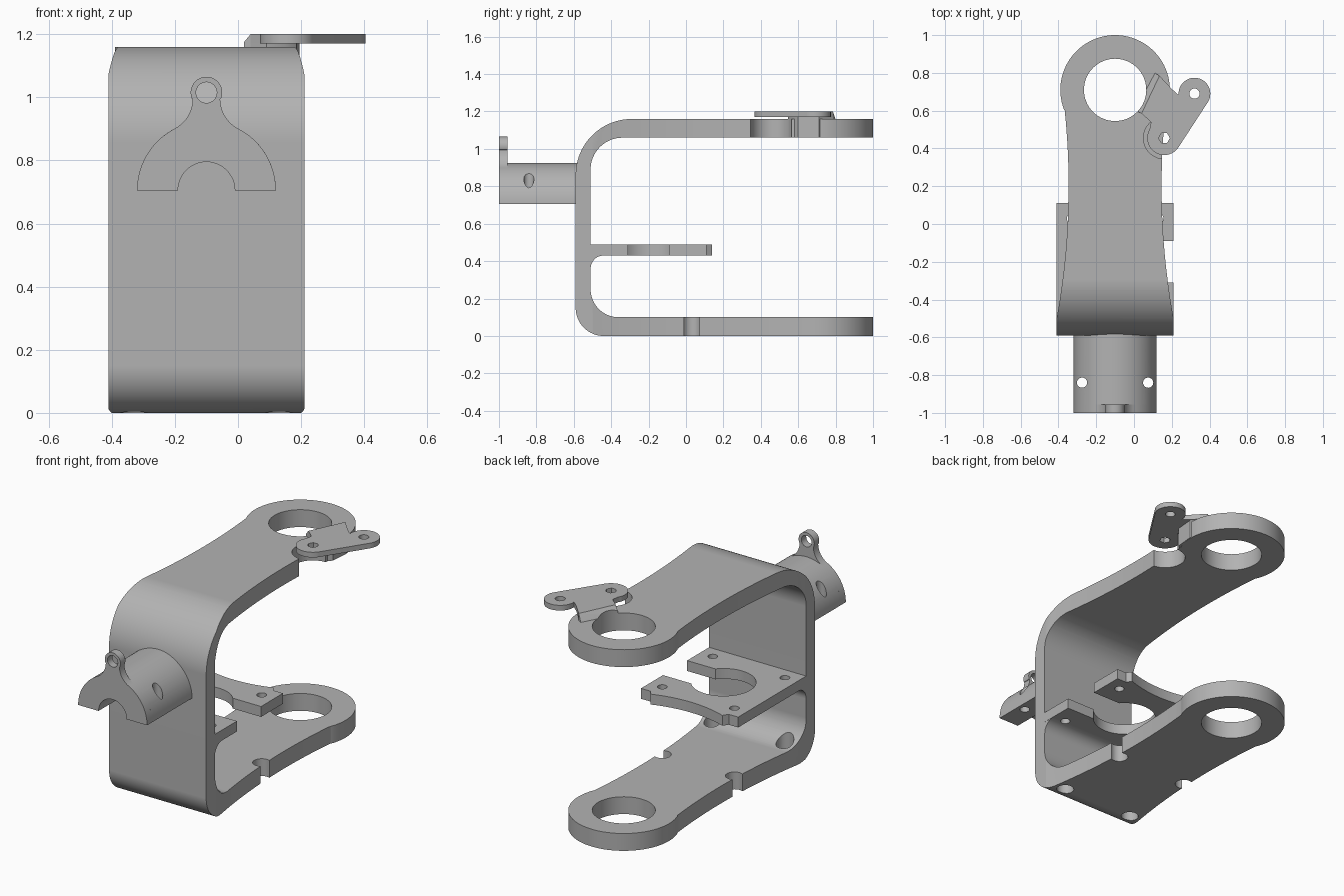
import bpy, bmesh
from math import sin, cos, radians, sqrt

if "Cube" in bpy.data.objects:
    bpy.data.objects.remove(bpy.data.objects["Cube"])

CX = -0.10                       # symmetry line of the bracket
RING_Y = 0.71

grey = bpy.data.materials.new("plain grey")
grey.diffuse_color = (0.45, 0.45, 0.45, 1)
grey.use_nodes = True
grey.node_tree.nodes["Principled BSDF"].inputs["Base Color"].default_value = grey.diffuse_color


def arc(cx, cy, r, a0, a1, n=16):
    return [(cx + r * cos(radians(a0 + (a1 - a0) * i / n)),
             cy + r * sin(radians(a0 + (a1 - a0) * i / n))) for i in range(n + 1)]


def circle(cx, cy, r, n=48):
    return arc(cx, cy, r, 0, 360, n)[:-1]


def prism(name, pts, axis, lo, hi):
    """Extrude a 2D outline along an axis."""
    place = {"x": lambda a, b, t: (t, a, b),
             "y": lambda a, b, t: (a, t, b),
             "z": lambda a, b, t: (a, b, t)}[axis]
    bm = bmesh.new()
    low = [bm.verts.new(place(a, b, lo)) for a, b in pts]
    top = [bm.verts.new(place(a, b, hi)) for a, b in pts]
    bm.faces.new(low)
    bm.faces.new(top)
    for i in range(len(pts)):
        j = (i + 1) % len(pts)
        bm.faces.new((low[i], low[j], top[j], top[i]))
    return finish(name, bm)


def finish(name, bm):
    bmesh.ops.recalc_face_normals(bm, faces=bm.faces[:])
    me = bpy.data.meshes.new(name)
    bm.to_mesh(me)
    bm.free()
    ob = bpy.data.objects.new(name, me)
    bpy.context.collection.objects.link(ob)
    me.materials.append(grey)
    return ob


def boolean(ob, pts, axis, lo, hi, op="DIFFERENCE"):
    """Cut (or intersect) an object with a prism, then drop the prism."""
    tool = prism("cutter", pts, axis, lo, hi)
    tool.hide_render = True
    mod = ob.modifiers.new("cut", "BOOLEAN")
    mod.operation, mod.solver, mod.object = op, "EXACT", tool
    bpy.context.view_layer.objects.active = ob
    bpy.ops.object.modifier_apply(modifier=mod.name)
    bpy.data.objects.remove(tool)


# --- C-shaped frame: side profile intersected with the waisted plan outline
side = ([(1.01, 0)] + arc(-0.44, 0.15, 0.15, 270, 180) + arc(-0.29, 0.86, 0.30, 180, 90, 24)
        + [(1.01, 1.16), (1.01, 1.06)] + arc(-0.34, 0.89, 0.17, 90, 180)
        + arc(-0.36, 0.25, 0.15, 180, 270) + [(1.01, 0.10)])
frame = prism("frame", side, "x", -0.8, 0.6)


def half_width(y):
    return 0.246 + 0.129 * (y - 0.2) ** 2


ys = [-0.5 + 1.1 * i / 22 for i in range(23)]
right = [(0.31, -0.65), (0.31, -0.5)] + [(half_width(y), y) for y in ys[1:]]
ring = arc(0, RING_Y, 0.29, -21, 201, 56)
plan = right + ring + [(-x, y) for x, y in reversed(right)]
boolean(frame, [(CX + x, y) for x, y in plan], "z", -0.2, 1.4, "INTERSECT")
ring_hole = circle(CX, RING_Y, 0.165, 64)
boolean(frame, ring_hole, "z", -0.3, 1.5)

# Four screw positions, with wide access holes through the base
screws = [(CX + sx * 0.23, y) for sx in (-1, 1) for y in (-0.43, 0.03)]
for x, y in screws:
    boolean(frame, circle(x, y, 0.047, 32), "z", -0.2, 0.36)

# Round clearance in the upper arm, below the side tab
boolean(frame, circle(0.16, 0.455, 0.11), "z", 0.95, 1.3)

# --- Motor shelf: round opening with a slot to the right, concave rear edge
shelf_pts = ([(0.21, -0.09), (0.21, 0.11), (0.15, 0.11)]
             + [(CX + 0.23 - 0.46 * t / 16, 0.10 + 0.04 * (t / 8 - 1) ** 2) for t in range(17)]
             + [(-0.35, 0.11), (-0.41, 0.11), (-0.41, -0.53), (0.21, -0.53), (0.21, -0.31)]
             + arc(CX, -0.20, 0.17, -40.3, -319.7, 48))
shelf = prism("shelf", shelf_pts, "z", 0.43, 0.49)
fillet = prism("shelf_fillet", [(-0.52, 0.44), (-0.52, 0.36)] + arc(-0.44, 0.36, 0.07, 180, 90)
               + [(-0.44, 0.44)], "x", -0.409, 0.209)
for x, y in screws:
    boolean(shelf, circle(x, y, 0.026, 24), "z", 0.3, 0.6)
    if y < 0:
        boolean(fillet, circle(x, y, 0.026, 24), "z", 0.3, 0.6)

# --- Half-round handle socket, with an eyelet on its front end
CZ = 0.705
bore = arc(0, 0, 0.09, 180, 0, 24)
half_ring = arc(0, 0, 0.22, 0, 180, 48) + bore
neck = arc(0, 0, 0.22, 0, 62.6, 18) + arc(0.15, 0.29, 0.1065, 242.7, 180, 12)
eyelet = (neck + arc(0, 0.31, 0.05, -22, 202, 32)
          + [(-x, z) for x, z in reversed(neck)] + bore)


def shift(pts):
    return [(CX + x, CZ + z) for x, z in pts]


socket = prism("handle_socket", shift(half_ring), "y", -0.955, -0.58)
eye = prism("eyelet_plate", shift(eyelet), "y", -1.0, -0.955)
boolean(eye, circle(CX, CZ + 0.31, 0.033, 32), "y", -1.1, -0.9)
for sx in (-1, 1):
    boolean(socket, circle(CX + sx * 0.175, -0.84, 0.027, 32), "z", 0.6, 1.1)

# --- Side tab on the upper ring: plate, foot block and sloped edge
tab_pts = ([(0.04, 0.585), (0.09, 0.54)] + arc(0.16, 0.455, 0.09, 150, 326, 28)
           + arc(0.32, 0.69, 0.084, -34, 185, 32) + [(0.20, 0.715), (0.135, 0.785)])
tab = prism("side_tab", tab_pts, "z", 1.17, 1.20)
boolean(tab, circle(0.32, 0.69, 0.027, 24), "z", 1.1, 1.3)
boolean(tab, circle(0.16, 0.455, 0.030, 6), "z", 1.1, 1.3)
foot = prism("tab_foot", [(0.04, 0.585), (0.09, 0.545), (0.15, 0.565), (0.185, 0.60),
                          (0.195, 0.71), (0.135, 0.785)], "z", 1.061, 1.18)
bm = bmesh.new()
for (x, y), (ox, oy) in (((0.04, 0.585), (0.005, 0.602)), ((0.135, 0.785), (0.11, 0.80))):
    for co in ((x, y, 1.20), (x, y, 1.15), (ox, oy, 1.158)):
        bm.verts.new(co)
bmesh.ops.convex_hull(bm, input=bm.verts[:])
slope = finish("tab_slope", bm)
for ob in (tab, foot, slope):
    boolean(ob, ring_hole, "z", 1.0, 1.4)

# --- Smooth shading with crisp edges
for ob in list(bpy.context.scene.objects):
    bpy.ops.object.select_all(action="DESELECT")
    ob.select_set(True)
    bpy.context.view_layer.objects.active = ob
    bpy.ops.object.shade_smooth_by_angle(angle=radians(30))
    ob.modifiers.new("flat face normals", "WEIGHTED_NORMAL").keep_sharp = True
